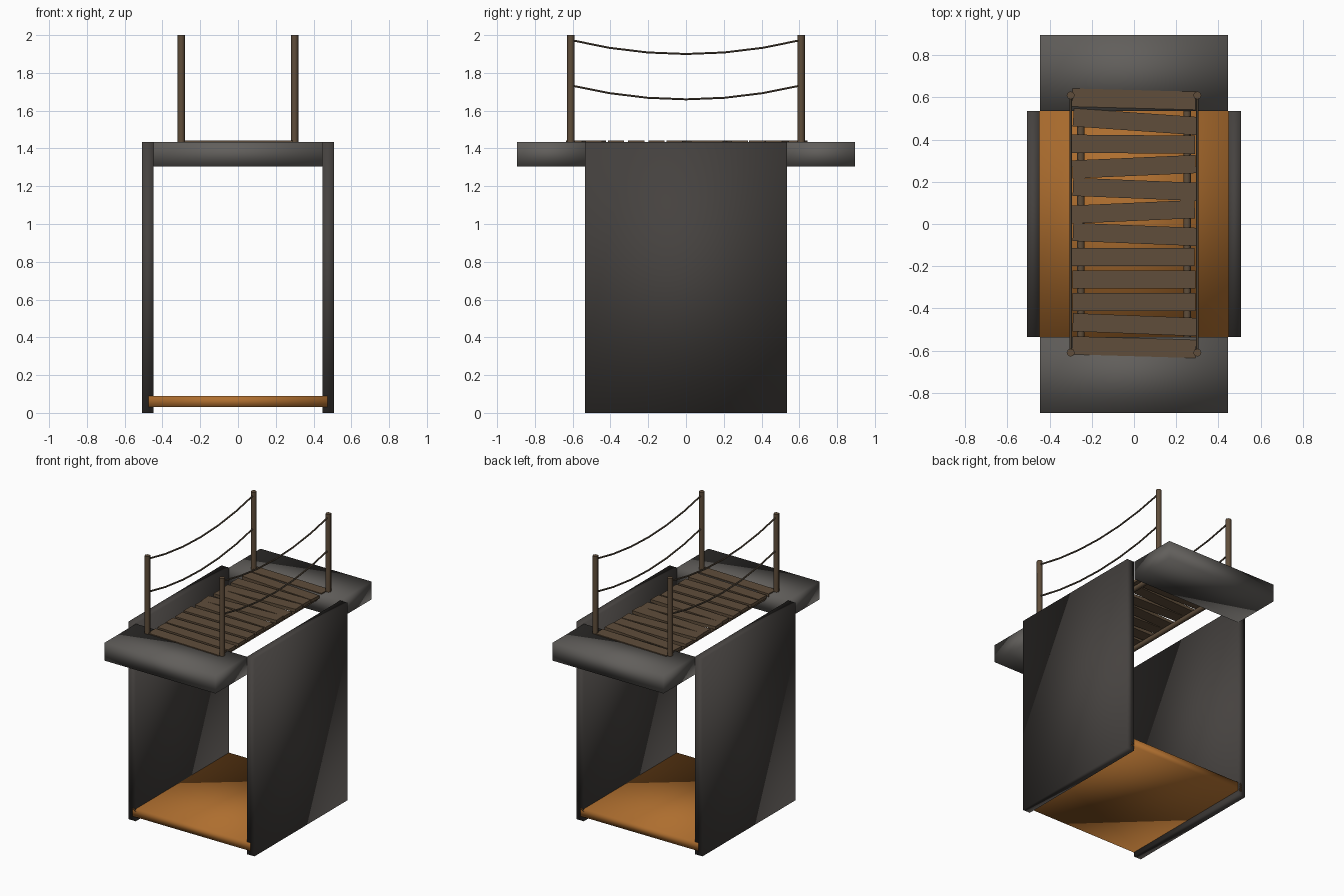
import bpy, bmesh, math
from mathutils import Vector, Matrix

if "Cube" in bpy.data.objects:
    bpy.data.objects.remove(bpy.data.objects["Cube"])


def material(name, rgb):
    m = bpy.data.materials.new(name)
    m.diffuse_color = (*rgb, 1)
    m.use_nodes = True
    m.node_tree.nodes["Principled BSDF"].inputs["Base Color"].default_value = m.diffuse_color
    return m


WALL = material("dark_stone", (0.06, 0.054, 0.05))
LEDGE = material("stone", (0.12, 0.113, 0.105))
LAVA = material("molten_orange", (0.42, 0.155, 0.028))
WOOD = material("wood", (0.115, 0.075, 0.043))
ROPE = material("rope", (0.11, 0.082, 0.055))


def finish(name, bm, mat, smooth):
    bmesh.ops.recalc_face_normals(bm, faces=bm.faces)
    mesh = bpy.data.meshes.new(name)
    bm.to_mesh(mesh)
    bm.free()
    mesh.materials.append(mat)
    for p in mesh.polygons:
        p.use_smooth = smooth
    ob = bpy.data.objects.new(name, mesh)
    bpy.context.collection.objects.link(ob)
    return ob


def box(name, centre, size, mat, turn=0, smooth=False):
    bm = bmesh.new()
    bmesh.ops.create_cube(bm, size=1, matrix=Matrix.Diagonal((*size, 1)))
    ob = finish(name, bm, mat, smooth)
    ob.location = centre
    ob.rotation_euler.z = math.radians(turn)


def tube(name, points, radius, sides, mat):
    # sweep a round section along a path lying in a plane of constant x
    bm = bmesh.new()
    pts = [Vector(p) for p in points]
    rings = []
    for i, p in enumerate(pts):
        t = (pts[min(i + 1, len(pts) - 1)] - pts[max(i - 1, 0)]).normalized()
        u = Vector((1, 0, 0))
        v = t.cross(u)
        rings.append([bm.verts.new(p + radius * (u * math.cos(a) + v * math.sin(a)))
                      for a in (2 * math.pi * k / sides for k in range(sides))])
    for a, b in zip(rings, rings[1:]):
        for k in range(sides):
            j = (k + 1) % sides
            bm.faces.new((a[k], a[j], b[j], b[k]))
    bm.faces.new(rings[0])
    bm.faces.new(rings[-1])
    ob = finish(name, bm, mat, False)
    bpy.context.view_layer.objects.active = ob
    ob.select_set(True)
    bpy.ops.object.shade_smooth_by_angle(angle=math.radians(50))
    ob.select_set(False)


# Chasm: molten floor, two side walls, two end ledges
box("lava_floor", (0, 0, 0.06), (0.95, 1.07, 0.06), LAVA, smooth=True)
for s, side in ((-1, "left"), (1, "right")):
    box(f"{side}_wall", (s * 0.477, 0, 0.7175), (0.06, 1.07, 1.435), WALL, smooth=True)
for s, end in ((-1, "front"), (1, "back")):
    box(f"{end}_ledge", (0, s * 0.715, 1.37), (0.893, 0.36, 0.13), LEDGE, smooth=True)

# Bridge deck: slightly crooked planks, listed from back to front
turns = (-1.5, -4, -0.5, 2.5, -2.3, 2.5, -2.3, 0, 0, 0, -2.2, -1.7)
shifts = (0, 0.004, -0.003, 0, 0.003, -0.004, 0.003, -0.006, 0, 0, 0.002, 0)
for i, (turn, dx) in enumerate(zip(turns, shifts)):
    box(f"plank_{i + 1}", (dx, 0.592 - i * 0.1069, 1.431), (0.585, 0.086, 0.022), WOOD, turn)

# Bearers, posts and sagging hand ropes on both sides
for s, side in ((-1, "left"), (1, "right")):
    tube(f"{side}_bearer", [(s * 0.252, -0.56, 1.402), (s * 0.252, 0.56, 1.402)], 0.018, 8, WOOD)
    for e, end in ((-1, "front"), (1, "back")):
        tube(f"{end}_{side}_post", [(s * 0.3, e * 0.61, 1.42), (s * 0.3, e * 0.61, 2)], 0.019, 8, WOOD)
    for z, level in ((1.90, "upper"), (1.66, "lower")):
        path = [(s * 0.3, 0.61 * k / 3, z + 0.074 * (k / 3) ** 2) for k in range(-3, 4)]
        tube(f"{side}_{level}_rope", path, 0.006, 6, ROPE)
